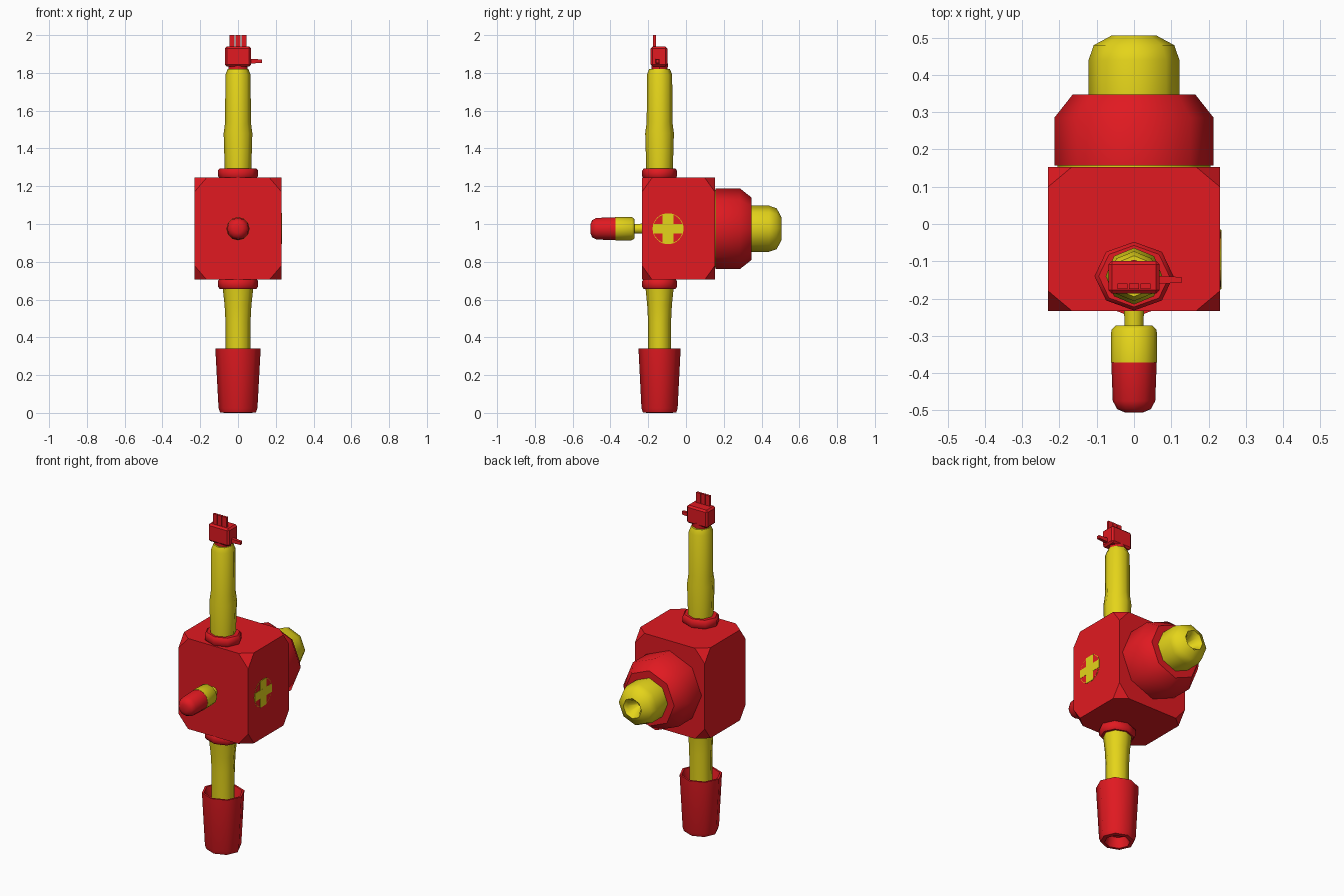
import bpy, bmesh, math
from mathutils import Vector, Matrix

if "Cube" in bpy.data.objects:
    bpy.data.objects.remove(bpy.data.objects["Cube"])


def material(name, color):
    m = bpy.data.materials.new(name)
    m.diffuse_color = color
    m.use_nodes = True
    m.node_tree.nodes["Principled BSDF"].inputs["Base Color"].default_value = m.diffuse_color
    return m


RED = material("red", (0.75, 0.01, 0.015, 1))
YELLOW = material("yellow", (0.78, 0.66, 0.01, 1))


def finish(bm, name, mat, smooth=None):
    bmesh.ops.recalc_face_normals(bm, faces=bm.faces)
    me = bpy.data.meshes.new(name)
    bm.to_mesh(me)
    bm.free()
    ob = bpy.data.objects.new(name, me)
    bpy.context.collection.objects.link(ob)
    me.materials.append(mat)
    if smooth:
        bpy.ops.object.select_all(action='DESELECT')
        ob.select_set(True)
        bpy.context.view_layer.objects.active = ob
        bpy.ops.object.shade_smooth_by_angle(angle=math.radians(smooth))
    return ob


def lathe(name, profile, origin, axis, mat, sides=8, squash=1.0, smooth=50):
    """Turn (radius, distance) points around an axis; the ends are capped."""
    bm = bmesh.new()
    rings = []
    for r, h in profile:
        rings.append([bm.verts.new((r * math.cos(a), r * squash * math.sin(a), h))
                      for a in (2 * math.pi * i / sides for i in range(sides))])
    for lo, hi in zip(rings, rings[1:]):
        for i in range(sides):
            j = (i + 1) % sides
            bm.faces.new((lo[i], lo[j], hi[j], hi[i]))
    bm.faces.new(rings[0][::-1])
    bm.faces.new(rings[-1])
    rot = Vector(axis).to_track_quat('Z', 'Y').to_matrix().to_4x4()
    bm.transform(Matrix.Translation(origin) @ rot)
    return finish(bm, name, mat, smooth)


def box(name, center, size, mat, corner=0.0, bevel=0.0, taper=1.0):
    bm = bmesh.new()
    bmesh.ops.create_cube(bm, size=1)
    if corner:
        bmesh.ops.bevel(bm, geom=bm.verts[:], offset=corner, offset_type='OFFSET',
                        segments=1, affect='VERTICES')
    for v in bm.verts:
        if v.co.x > 0.4:
            v.co.y *= taper
            v.co.z *= taper
    bm.transform(Matrix.Translation(center) @ Matrix.Diagonal((*size, 1)))
    if bevel:
        bmesh.ops.bevel(bm, geom=bm.edges[:], offset=bevel, segments=1, affect='EDGES')
    return finish(bm, name, mat)


UP, BACK, FRONT, RIGHT = (0, 0, 1), (0, 1, 0), (0, -1, 0), (1, 0, 0)
LIMB, MID = (0, -0.14, 0), (0, 0, 0.975)

# Main block with its eight corners cut off
box("body", (0, -0.04, 0.975), (0.462, 0.387, 0.54), RED, corner=0.14)

# Upper and lower limbs with their collars
for name, z0, z1 in (("upper_collar", 1.24, 1.295), ("lower_collar", 0.655, 0.71)):
    lathe(name, [(0.095, z0), (0.106, z0 + 0.012), (0.106, z1 - 0.012), (0.095, z1)],
          LIMB, UP, RED, squash=0.87)
lathe("arm", [(0.07, 1.28), (0.076, 1.48), (0.068, 1.54), (0.067, 1.79), (0.055, 1.82)],
      LIMB, UP, YELLOW)
lathe("leg", [(0.064, 0.1), (0.066, 0.48), (0.071, 0.57), (0.082, 0.67)],
      LIMB, UP, YELLOW, squash=0.92)

# Hollow boot with a recessed sole
lathe("boot", [(0.06, 0.06), (0.072, 0.0), (0.095, 0.003), (0.103, 0.025), (0.12, 0.34),
               (0.108, 0.34), (0.09, 0.27)], LIMB, UP, RED, squash=0.93)

# Hand: wrist, palm, three fingers and a thumb
lathe("wrist", [(0.05, 1.81), (0.052, 1.85)], LIMB, UP, RED, squash=0.85)
box("palm", (0, -0.143, 1.887), (0.138, 0.088, 0.106), RED, bevel=0.01)
for i in (-1, 0, 1):
    box("finger", (i * 0.031, -0.167, 1.955), (0.027, 0.014, 0.09), RED)
box("thumb", (0.09, -0.15, 1.862), (0.075, 0.022, 0.026), RED, taper=0.7)

# Front nozzle
lathe("nozzle_neck", [(0.027, 0.22), (0.025, 0.285)], MID, FRONT, YELLOW, 12)
lathe("nozzle_base", [(0.05, 0.273), (0.061, 0.285), (0.062, 0.372)], MID, FRONT, YELLOW, 12)
lathe("nozzle_tip", [(0.061, 0.37), (0.057, 0.475), (0.045, 0.497), (0.024, 0.506)],
      MID, FRONT, RED, 12)

# Rear drum and dimpled cap
lathe("drum_seam", [(0.205, 0.145), (0.205, 0.158)], MID, BACK, YELLOW)
lathe("drum", [(0.213, 0.157), (0.214, 0.285), (0.165, 0.347)], MID, BACK, RED)
lathe("rear_cap", [(0.122, 0.34), (0.122, 0.44), (0.108, 0.48), (0.06, 0.506),
                   (0.045, 0.49), (0.015, 0.43)], MID, BACK, YELLOW)

# Round badge with a plain cross on the right side
BADGE = (0.231, -0.095, 0.975)
lathe("badge_ring", [(0.082, -0.005), (0.082, 0.001)], BADGE, RIGHT, YELLOW, 32)
lathe("badge_disc", [(0.079, -0.005), (0.079, 0.002)], BADGE, RIGHT, RED, 32)
box("badge_bar_upright", BADGE, (0.006, 0.058, 0.158), YELLOW)
box("badge_bar_level", BADGE, (0.0064, 0.158, 0.05), YELLOW)
